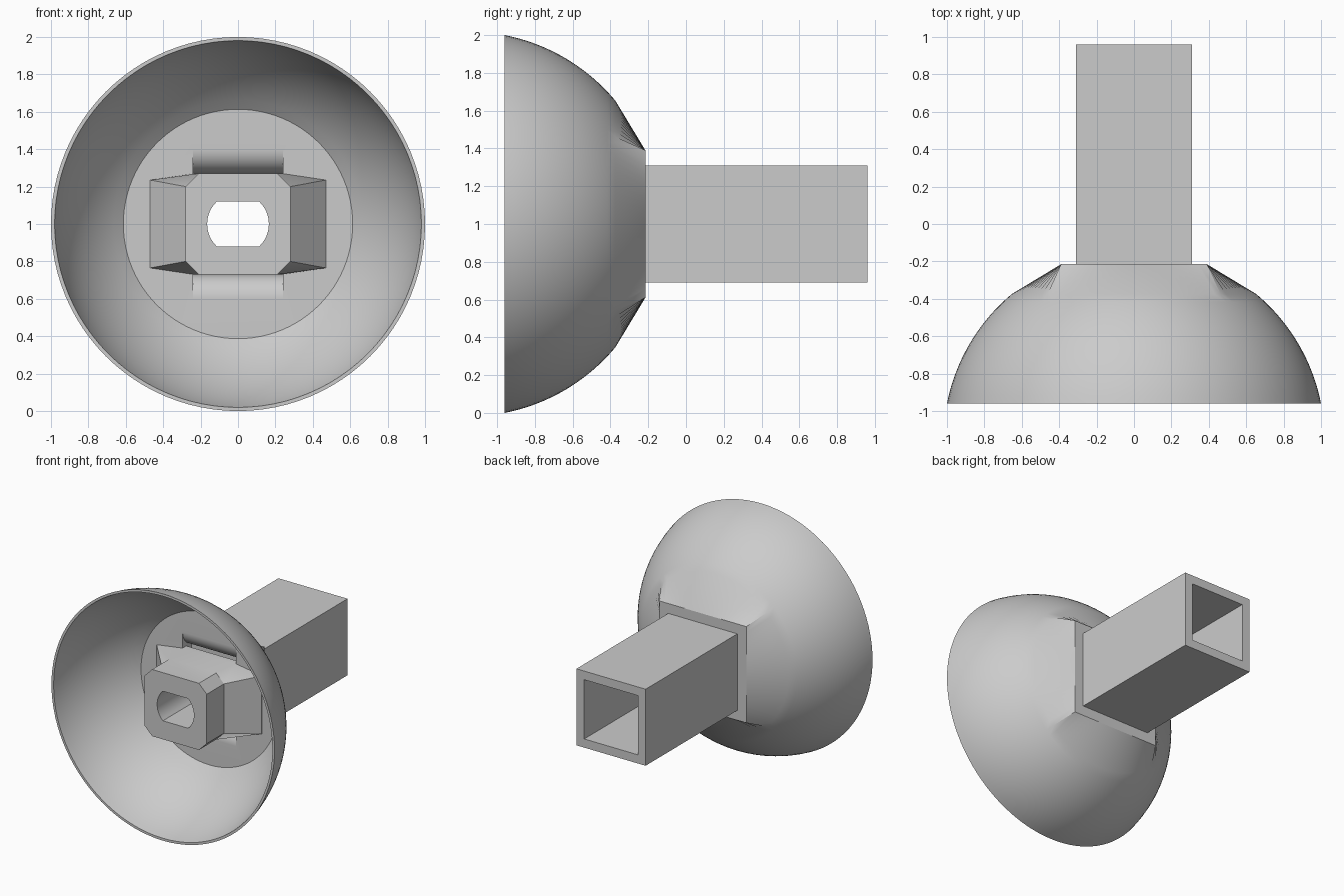
import bpy, bmesh
from math import sin, cos, asin, sqrt, pi, radians

cube = bpy.data.objects.get("Cube")
if cube:
    bpy.data.objects.remove(cube, do_unlink=True)

grey = bpy.data.materials.new("plain grey")
grey.use_nodes = True
grey.diffuse_color = (0.6, 0.6, 0.6, 1)
grey.node_tree.nodes["Principled BSDF"].inputs["Base Color"].default_value = (0.6, 0.6, 0.6, 1)

SEGMENTS = 96
MID = 1.0                 # height of the horizontal axis
SPHERE_Y = -1.156         # centre of the bowl sphere
RIM_Y, DISC_Y, PLATE_Y = -0.96, -0.366, -0.215


def loft(name, rings):
    """Closed solid through rings of (x, y, z) points with equal counts."""
    bm = bmesh.new()
    loops = [[bm.verts.new((x, y, z + MID)) for x, y, z in ring] for ring in rings]
    for a, b in zip(loops, loops[1:]):
        for i in range(len(a)):
            j = (i + 1) % len(a)
            bm.faces.new((a[i], a[j], b[j], b[i]))
    bm.faces.new(loops[0])
    bm.faces.new(loops[-1])
    bmesh.ops.recalc_face_normals(bm, faces=bm.faces)
    mesh = bpy.data.meshes.new(name)
    bm.to_mesh(mesh)
    bm.free()
    mesh.materials.append(grey)
    obj = bpy.data.objects.new(name, mesh)
    bpy.context.collection.objects.link(obj)
    return obj


def prism(name, outline, y0, y1):
    return loft(name, [[(x, y, z) for x, z in outline] for y in (y0, y1)])


def box(name, half, y0, y1):
    return prism(name, [(half, half), (-half, half), (-half, -half), (half, -half)], y0, y1)


def circle(y, radius):
    return [(radius * cos(2 * pi * i / SEGMENTS), y, radius * sin(2 * pi * i / SEGMENTS))
            for i in range(SEGMENTS)]


def square(y, half):
    return [(x * half / max(abs(x), abs(z)), y, z * half / max(abs(x), abs(z)))
            for x, _, z in circle(y, 1)]


def sphere_rings(radius, y0, y1, steps):
    ys = [y0 + (y1 - y0) * i / steps for i in range(steps + 1)]
    return [circle(y, sqrt(radius ** 2 - (y - SPHERE_Y) ** 2)) for y in ys]


def octagon(y, inner_x, outer_z, outer_x, inner_z):
    quarter = [(outer_x, inner_z), (inner_x, outer_z)]
    half = quarter + [(-x, z) for x, z in reversed(quarter)]
    return [(x, y, z) for x, z in half + [(-x, -z) for x, z in half]]


# Bowl: inner sphere from the disc to the rim, outer sphere, square back plate
bowl = loft("bowl_and_handle",
            sphere_rings(1.0, DISC_Y, RIM_Y, 14)
            + sphere_rings(1.019, RIM_Y, -0.375, 14)
            + [square(PLATE_Y, 0.39)])

# Core block flaring into side wings
core = loft("core_block", [
    octagon(-0.80, 0.21, 0.27, 0.28, 0.20),
    octagon(-0.58, 0.21, 0.27, 0.28, 0.20),
    octagon(-0.37, 0.235, 0.27, 0.47, 0.235),
    octagon(-0.32, 0.235, 0.27, 0.47, 0.235)])

# Square tube and its hollow
tube = box("tube", 0.31, -0.25, 0.96)
hollow = box("tube_hollow", 0.24, -0.2, 1.2)

# Bore with flat top and bottom and round sides
a = asin(0.12 / 0.165)
side = [(-a + 2 * a * i / 12) for i in range(13)]
bore_outline = [(0.165 * cos(t), 0.165 * sin(t)) for t in side]
bore_outline += [(-x, -z) for x, z in bore_outline]
bore = prism("bore", bore_outline, -1.1, 0.0)

# Slots above and below the core, with a rounded lip
lip = [(-0.236 - 0.13 * cos(t * pi / 24), 0.40 - 0.13 * sin(t * pi / 24)) for t in range(13)]
slot_profile = [(-0.5, 0.23), (-0.5, 0.40)] + lip + [(-0.236, 0.23)]
slots = [loft(name, [[(x, y, s * z) for y, z in slot_profile] for x in (-0.24, 0.24)])
         for name, s in (("upper_slot", 1), ("lower_slot", -1))]

# Combine the parts
steps = [(s, "DIFFERENCE") for s in slots]
steps += [(core, "UNION"), (tube, "UNION"), (hollow, "DIFFERENCE"), (bore, "DIFFERENCE")]
for part, operation in steps:
    mod = bowl.modifiers.new(part.name, "BOOLEAN")
    mod.object, mod.operation, mod.solver = part, operation, "EXACT"
    part.hide_render = True
bpy.context.view_layer.update()
result = bpy.data.meshes.new_from_object(bowl.evaluated_get(bpy.context.evaluated_depsgraph_get()))
bowl.modifiers.clear()
bowl.data = result
for part, _ in steps:
    bpy.data.objects.remove(part, do_unlink=True)

bpy.ops.object.select_all(action="DESELECT")
bowl.select_set(True)
bpy.context.view_layer.objects.active = bowl
bpy.ops.object.shade_smooth_by_angle(angle=radians(28))
